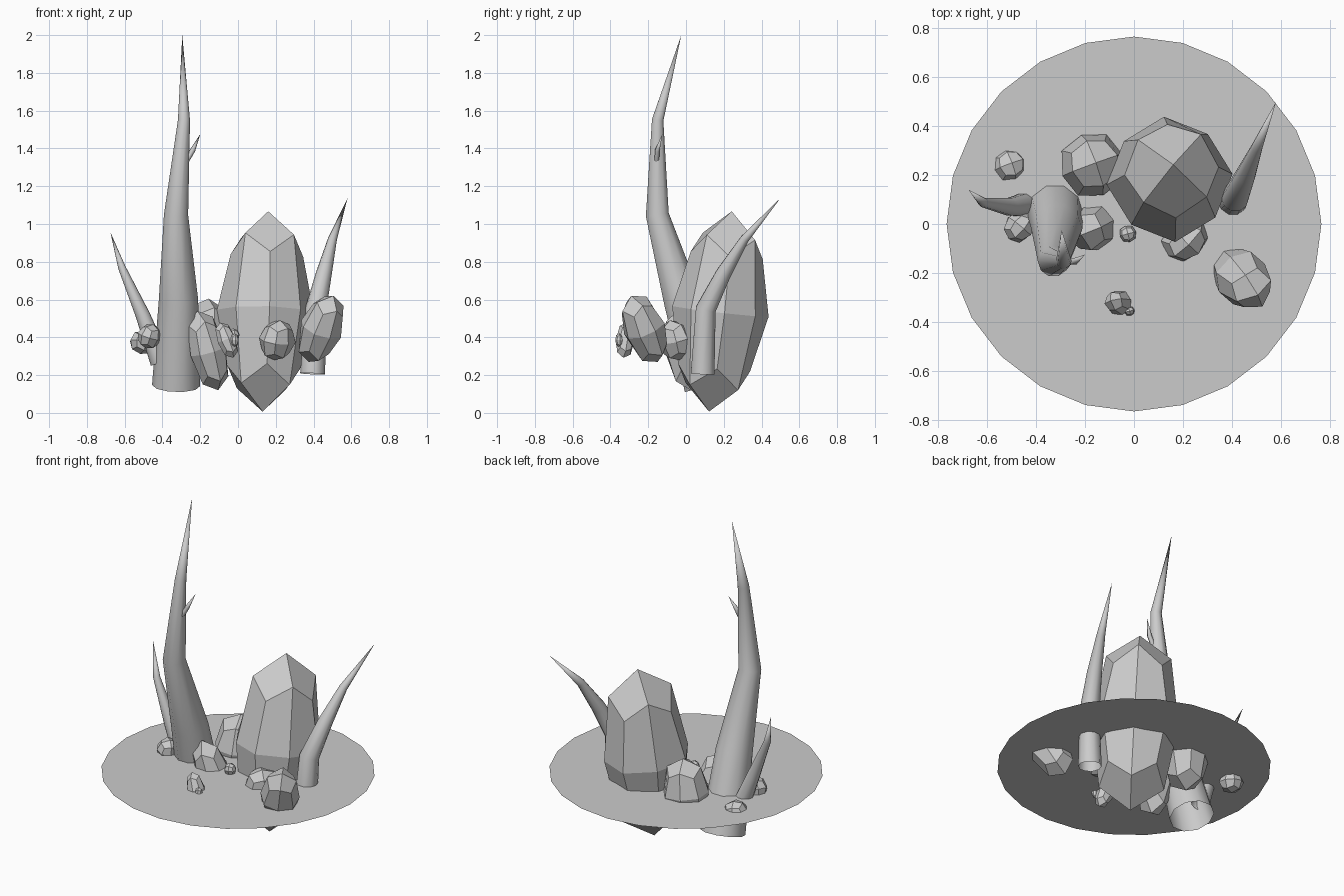
import bpy, bmesh
from math import radians
from mathutils import Vector, Matrix, Quaternion
from math import cos, sin, pi

if "Cube" in bpy.data.objects:
    bpy.data.objects.remove(bpy.data.objects["Cube"])

UP = Vector((0, 0, 1))


def finish(name, bm, smooth=False):
    mesh = bpy.data.meshes.new(name)
    bmesh.ops.recalc_face_normals(bm, faces=bm.faces)
    for f in bm.faces:
        f.smooth = smooth
    bm.to_mesh(mesh)
    bm.free()
    ob = bpy.data.objects.new(name, mesh)
    bpy.context.collection.objects.link(ob)
    return ob


def rock(name, centre, half_axis, rx, ry, spin):
    """24-quad rounded cube stretched along a tilted axis."""
    axis = Vector(half_axis)
    bm = bmesh.new()
    bmesh.ops.create_cube(bm, size=2)
    bmesh.ops.subdivide_edges(bm, edges=bm.edges[:], cuts=1, use_grid_fill=True)
    for v in bm.verts:
        outer = sum(abs(c) > 0.5 for c in v.co)
        v.co *= (1, 1, 0.75, 0.56)[outer]
    m = (Matrix.Translation(centre)
         @ UP.rotation_difference(axis).to_matrix().to_4x4()
         @ Matrix.Rotation(radians(spin), 4, 'Z')
         @ Matrix.Diagonal((rx, ry, axis.length, 1)))
    bmesh.ops.transform(bm, matrix=m, verts=bm.verts)
    finish(name, bm)


def spike(name, points, sides=10):
    """Open-based tapering tube along (x, y, z, radius) stations, last one is the tip."""
    bm = bmesh.new()
    pts = [Vector(p[:3]) for p in points]
    rings = []
    for i, p in enumerate(points[:-1]):
        d = (pts[i + 1] - pts[i]).normalized()
        if i:
            d += (pts[i] - pts[i - 1]).normalized()
        q = UP.rotation_difference(d)
        rings.append([bm.verts.new(pts[i] + q @ Vector((p[3] * cos(2 * pi * k / sides),
                                                       p[3] * sin(2 * pi * k / sides), 0)))
                      for k in range(sides)])
    for a, b in zip(rings, rings[1:]):
        for k in range(sides):
            n = (k + 1) % sides
            bm.faces.new((a[k], a[n], b[n], b[k]))
    tip = bm.verts.new(pts[-1])
    for k in range(sides):
        bm.faces.new((rings[-1][k], rings[-1][(k + 1) % sides], tip))
    finish(name, bm, smooth=True)


# ground disc: a single flat 24-gon
bm = bmesh.new()
bmesh.ops.create_circle(bm, cap_ends=True, segments=24, radius=0.764,
                        matrix=Matrix.Translation((0, 0, 0.39)))
finish("ground_disc", bm)

# large crystal and surrounding rocks
rock("large_crystal", (0.145, 0.182, 0.537), (0.015, 0.06, 0.53), 0.243, 0.243, 50)
rock("right_rock", (0.44, -0.22, 0.445), (0.065, -0.07, 0.175), 0.11, 0.11, 30)
rock("middle_rock", (-0.16, -0.01, 0.33), (-0.055, -0.035, 0.21), 0.1, 0.1, 20)
rock("back_rock", (-0.17, 0.24, 0.405), (0.015, 0.01, 0.2), 0.13, 0.13, 20)
rock("front_right_rock", (0.208, -0.06, 0.385), (0.015, -0.025, 0.105), 0.1, 0.085, 45)
rock("back_left_pebble", (-0.507, 0.24, 0.372), (0.01, 0.01, 0.06), 0.067, 0.067, 20)
rock("left_pebble", (-0.468, -0.01, 0.405), (0.02, -0.01, 0.063), 0.066, 0.06, 50)
rock("front_pebble", (-0.06, -0.322, 0.385), (-0.035, 0.01, 0.093), 0.05, 0.05, 15)
rock("tiny_front_pebble", (-0.018, -0.355, 0.385), (0, 0, 0.035), 0.022, 0.02, 15)
rock("tiny_middle_pebble", (-0.025, -0.04, 0.41), (0, 0, 0.037), 0.034, 0.034, 15)

# spikes with open bases
spike("tall_spike", [(-0.328, 0.11, 0.145, 0.127), (-0.315, -0.02, 0.6, 0.104),
                     (-0.328, -0.152, 1.05, 0.064), (-0.286, -0.15, 1.55, 0.032),
                     (-0.295, -0.025, 2.0, 0)])
spike("thorn", [(-0.275, -0.155, 1.33, 0.014), (-0.24, -0.152, 1.39, 0.014),
                (-0.2, -0.125, 1.475, 0)], 6)
spike("left_spike", [(-0.41, 0.085, 0.27, 0.055), (-0.505, 0.07, 0.52, 0.038),
                     (-0.615, 0.088, 0.77, 0.02), (-0.675, 0.14, 0.955, 0)])
spike("right_spike", [(0.395, 0.088, 0.207, 0.066), (0.412, 0.105, 0.55, 0.056),
                      (0.455, 0.2, 0.74, 0.042), (0.5, 0.31, 0.92, 0.024),
                      (0.58, 0.5, 1.137, 0)])
